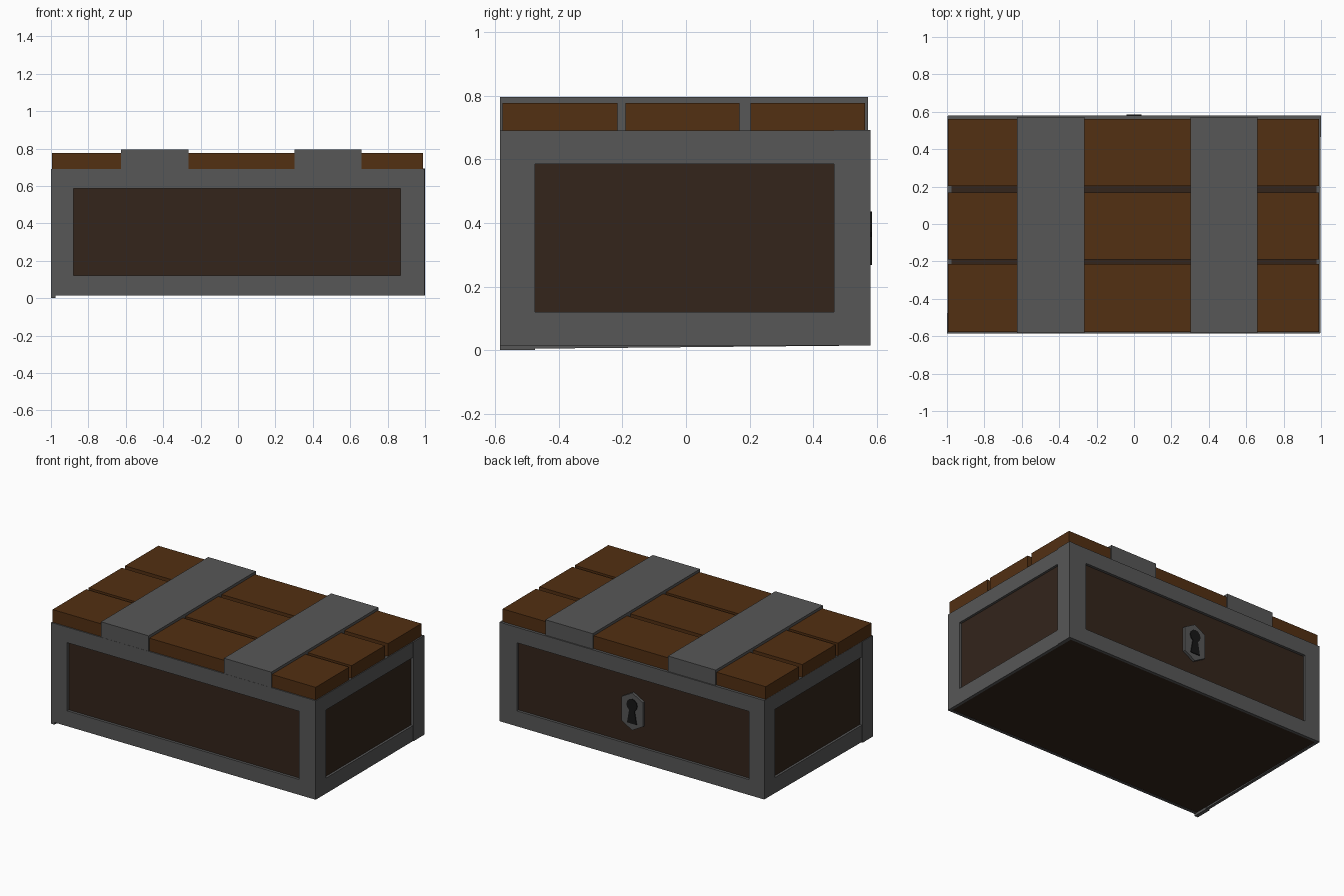
import bpy, bmesh
from math import sin, cos, radians
from mathutils import Vector

if "Cube" in bpy.data.objects:
    bpy.data.objects.remove(bpy.data.objects["Cube"])


def material(name, rgb):
    m = bpy.data.materials.new(name)
    m.diffuse_color = (*rgb, 1)
    m.use_nodes = True
    m.node_tree.nodes["Principled BSDF"].inputs["Base Color"].default_value = m.diffuse_color
    return m


WOOD = material("lid_wood", (0.085, 0.029, 0.006))
DARK = material("dark_wood", (0.033, 0.018, 0.011))
METAL = material("metal", (0.095, 0.095, 0.095))
BLACK = material("black", (0.008, 0.008, 0.008))


def finish(name, bm, mat):
    bmesh.ops.recalc_face_normals(bm, faces=bm.faces)
    me = bpy.data.meshes.new(name)
    bm.to_mesh(me)
    bm.free()
    me.materials.append(mat)
    ob = bpy.data.objects.new(name, me)
    bpy.context.collection.objects.link(ob)
    return ob


def box(name, x, y, z, mat):
    bm = bmesh.new()
    bmesh.ops.create_cube(bm, size=1)
    for v in bm.verts:
        v.co = [lo + (c + 0.5) * (hi - lo) for c, (lo, hi) in zip(v.co, (x, y, z))]
    return finish(name, bm, mat)


def extrude(bm, offset):
    r = bmesh.ops.extrude_face_region(bm, geom=bm.faces[:])
    verts = [g for g in r["geom"] if isinstance(g, bmesh.types.BMVert)]
    bmesh.ops.translate(bm, verts=verts, vec=offset)


def frame(name, outer, inner, place, offset, foot=0.015):
    """Rectangular ring; rectangles are (u0, u1, z0, z1), place maps (u, z) to 3D."""
    bm = bmesh.new()
    loops = []
    for u0, u1, z0, z1 in (outer, inner):
        low = foot if (u0, u1, z0, z1) == outer else z0
        loops.append([bm.verts.new(place(*p)) for p in
                      ((u0, low), (u1, z0), (u1, z1), (u0, z1))])
    o, i = loops
    for k in range(4):
        n = (k + 1) % 4
        bm.faces.new((o[k], o[n], i[n], i[k]))
    extrude(bm, Vector(offset))
    return finish(name, bm, METAL)


def plate(name, points, y0, y1, mat):
    bm = bmesh.new()
    bm.faces.new([bm.verts.new((x, y0, z)) for x, z in points])
    extrude(bm, Vector((0, y1 - y0, 0)))
    return finish(name, bm, mat)


# Wooden chest body
box("chest_body", (-0.98, 0.98), (-0.567, 0.562), (0.017, 0.688), DARK)

# Metal frames around the four sides
long_out, long_in = (-0.995, 0.995, 0.015, 0.69), (-0.88, 0.87, 0.12, 0.585)
frame("front_frame", long_out, long_in, lambda u, z: (u, -0.585, z), (0, 0.02, 0))
frame("back_frame", long_out, long_in, lambda u, z: (u, 0.58, z), (0, -0.02, 0))
side_out, side_in = (-0.583, 0.578, 0.015, 0.69), (-0.475, 0.465, 0.12, 0.585)
frame("right_frame", side_out, side_in, lambda u, z: (0.996, u, z), (-0.02, 0, 0))
frame("left_frame", side_out, side_in, lambda u, z: (-0.996, u, z), (0.02, 0, 0), foot=0.004)

# Raised corner posts on opposite corners
box("right_corner_post", (0.975, 1.0), (0.465, 0.58), (0.015, 0.692), METAL)
box("left_corner_post", (-1.0, -0.975), (-0.585, -0.475), (0.0, 0.69), METAL)

# Lid planks
for n, y in enumerate(((-0.577, -0.215), (-0.19, 0.168), (0.203, 0.562))):
    box(f"lid_plank_{n + 1}", (-0.995, 0.99), y, (0.688, 0.777), WOOD)

# Metal straps over the lid
for n, x in enumerate(((-0.625, -0.265), (0.303, 0.66))):
    box(f"lid_strap_{n + 1}", x, (-0.584, 0.572), (0.685, 0.795), METAL)

# Lock plate and keyhole on the back
plate("lock_plate", [(0, 0.475), (0.08, 0.43), (0.08, 0.265), (0, 0.22),
                     (-0.08, 0.265), (-0.08, 0.43)], 0.555, 0.58, METAL)
arc = [(0.04 * cos(radians(a)), 0.393 + 0.042 * sin(radians(a)))
       for a in range(-60, 241, 30)]
plate("keyhole", arc + [(-0.036, 0.267), (0.036, 0.267)], 0.575, 0.585, BLACK)
